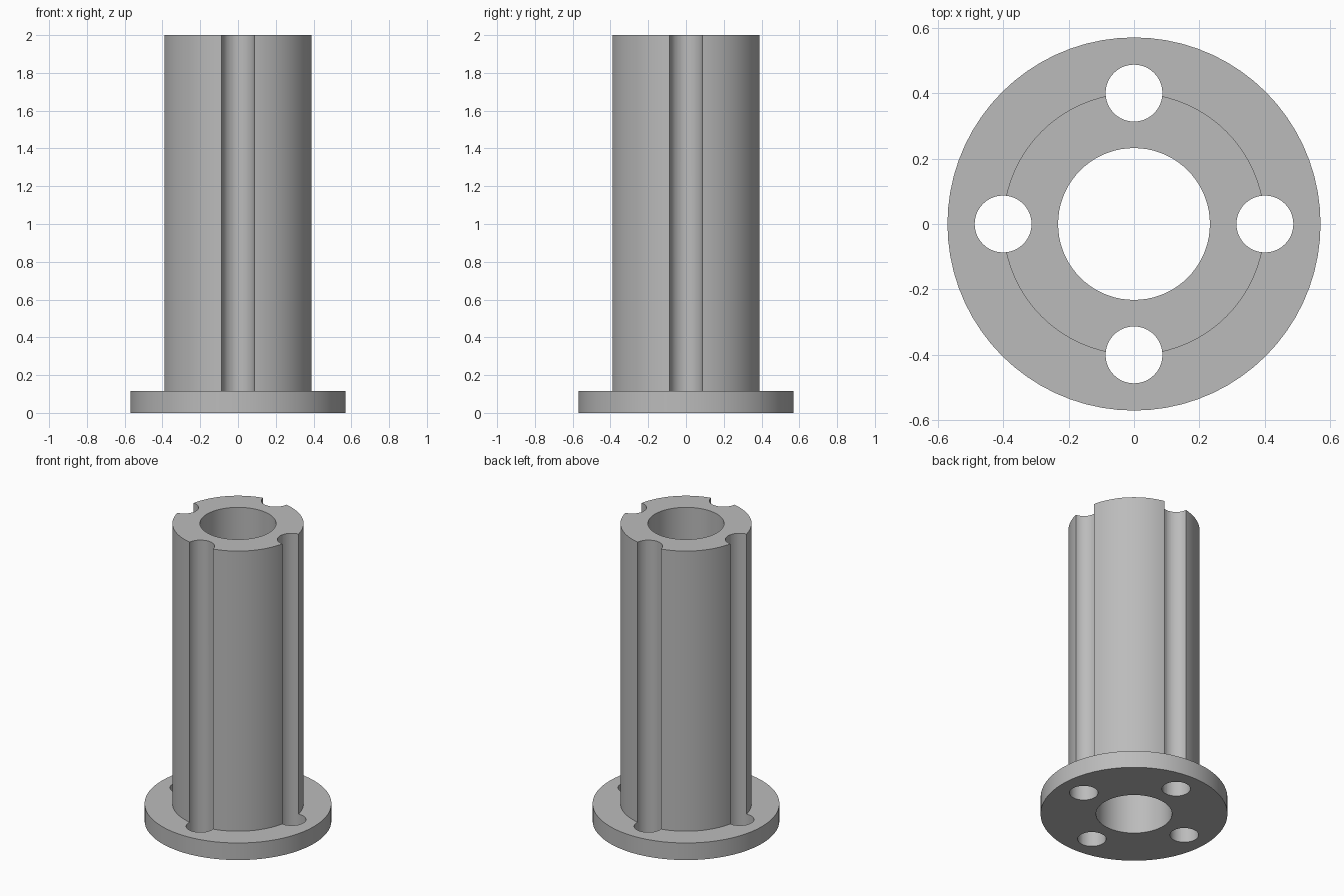
import bpy
import bmesh
from math import pi, radians, cos, sin

if "Cube" in bpy.data.objects:
    bpy.data.objects.remove(bpy.data.objects["Cube"], do_unlink=True)

HEIGHT, FLANGE_TOP = 2.0, 0.115
FLANGE_R, TUBE_R, BORE_R = 0.57, 0.4, 0.232
HOLE_R, HOLE_RING = 0.087, 0.4

grey = bpy.data.materials.new("plain grey")
grey.use_nodes = True
colour = (0.5, 0.5, 0.5, 1)
grey.diffuse_color = colour
grey.node_tree.nodes["Principled BSDF"].inputs["Base Color"].default_value = colour


def lathe(name, profile, steps):
    """Spin a closed (radius, height) profile around the z axis."""
    bm = bmesh.new()
    verts = [bm.verts.new((r, 0, z)) for r, z in profile]
    edges = [bm.edges.new((verts[i - 1], verts[i])) for i in range(len(verts))]
    bmesh.ops.spin(bm, geom=verts + edges, cent=(0, 0, 0), axis=(0, 0, 1),
                   angle=2 * pi, steps=steps, use_merge=True)
    bmesh.ops.remove_doubles(bm, verts=bm.verts, dist=1e-5)
    bmesh.ops.recalc_face_normals(bm, faces=bm.faces)
    mesh = bpy.data.meshes.new(name)
    bm.to_mesh(mesh)
    bm.free()
    mesh.materials.append(grey)
    obj = bpy.data.objects.new(name, mesh)
    bpy.context.collection.objects.link(obj)
    return obj


# Flanged sleeve with a through bore
sleeve = lathe("flanged_sleeve", [
    (BORE_R, 0), (FLANGE_R, 0), (FLANGE_R, FLANGE_TOP),
    (TUBE_R, FLANGE_TOP), (TUBE_R, HEIGHT), (BORE_R, HEIGHT)], 72)

bpy.ops.object.select_all(action="DESELECT")
sleeve.select_set(True)
bpy.context.view_layer.objects.active = sleeve

# Four holes that pierce the flange and groove the tube wall
for i in range(4):
    a = i * pi / 2
    bm = bmesh.new()
    bmesh.ops.create_cone(bm, cap_ends=True, segments=40, radius1=HOLE_R,
                          radius2=HOLE_R, depth=HEIGHT + 1)
    bmesh.ops.translate(bm, verts=bm.verts,
                        vec=(HOLE_RING * cos(a), HOLE_RING * sin(a), HEIGHT / 2))
    mesh = bpy.data.meshes.new("hole_cutter")
    bm.to_mesh(mesh)
    bm.free()
    mesh.materials.append(grey)
    cutter = bpy.data.objects.new("hole_cutter", mesh)
    cutter.hide_render = True
    bpy.context.collection.objects.link(cutter)
    cut = sleeve.modifiers.new("groove", "BOOLEAN")
    cut.operation = "DIFFERENCE"
    cut.solver = "EXACT"
    cut.object = cutter
    bpy.ops.object.modifier_apply(modifier=cut.name)
    bpy.data.objects.remove(cutter, do_unlink=True)

# Smooth walls with crisp rims
bpy.ops.object.shade_smooth_by_angle(angle=radians(30))
